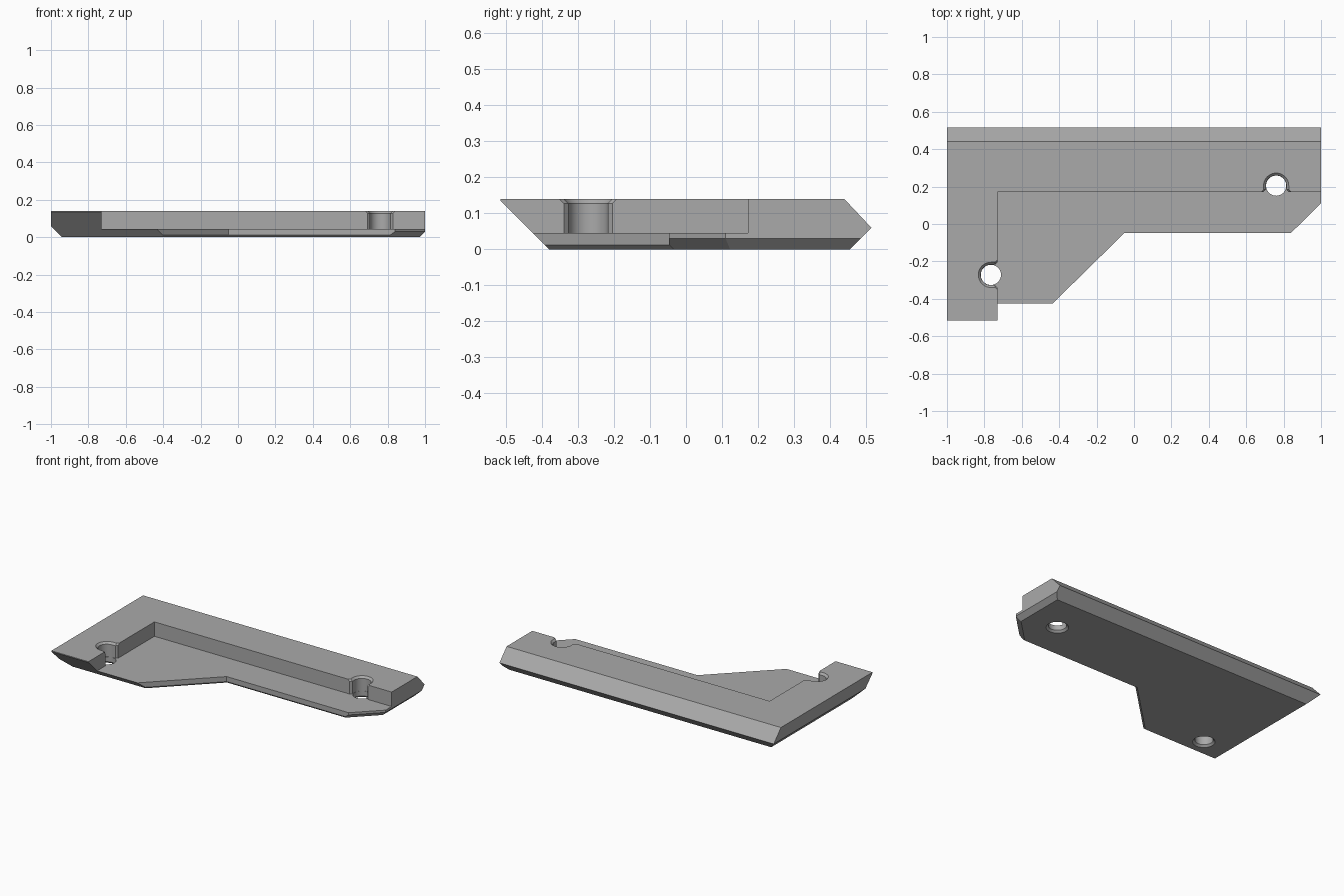
import bpy, bmesh, math
from mathutils import Vector

cube = bpy.data.objects.get("Cube")
if cube:
    bpy.data.objects.remove(cube, do_unlink=True)

grey = bpy.data.materials.new("plain grey")
grey.use_nodes = True
colour = (0.4, 0.4, 0.4, 1)
grey.diffuse_color = colour
grey.node_tree.nodes["Principled BSDF"].inputs["Base Color"].default_value = colour

TOP, FLOOR = 0.14, 0.045
WALL_X, WALL_Y = -0.73, 0.172
BORE, BEVEL = 0.055, 0.0125


def loft(name, rings):
    """Closed solid through rings of matching points, bottom to top."""
    bm = bmesh.new()
    loops = [[bm.verts.new(p) for p in ring] for ring in rings]
    n = len(loops[0])
    for low, high in zip(loops, loops[1:]):
        for i in range(n):
            j = (i + 1) % n
            bm.faces.new((low[i], low[j], high[j], high[i]))
    bm.faces.new(loops[0][::-1])
    bm.faces.new(loops[-1])
    bmesh.ops.recalc_face_normals(bm, faces=bm.faces)
    mesh = bpy.data.meshes.new(name)
    bm.to_mesh(mesh)
    bm.free()
    mesh.materials.append(grey)
    obj = bpy.data.objects.new(name, mesh)
    bpy.context.collection.objects.link(obj)
    return obj


def cut(target, cutter):
    cutter.hide_render = True
    mod = target.modifiers.new("cut", "BOOLEAN")
    mod.operation, mod.solver, mod.object = "DIFFERENCE", "EXACT", cutter
    bpy.context.view_layer.objects.active = target
    bpy.ops.object.modifier_apply(modifier=mod.name)
    bpy.data.objects.remove(cutter, do_unlink=True)


def foot(size):
    return lambda z: max(size - z, 0)


# Outline sides, counter-clockwise: start, end, inset at each height
SIDES = [
    ((-1, -0.515), (0, -0.515), foot(0.135)),
    ((-0.43, -0.42), (-0.05, -0.047), foot(0.012)),
    ((-0.05, -0.047), (0.84, -0.047), foot(0.012)),
    ((0.84, -0.047), (1, 0.11), foot(0.03)),
    ((1, 0.11), (1, 0.515), foot(0.03)),
    ((1, 0.515), (-1, 0.515), lambda z: abs(z - 0.06) * (0.94 if z > 0.06 else 1)),
    ((-1, 0.515), (-1, -0.515), foot(0.06)),
]


def outline(z):
    lines = []
    for a, b, inset in SIDES:
        a, b = Vector(a), Vector(b)
        d = (b - a).normalized()
        normal = Vector((d.y, -d.x))
        lines.append((normal, normal.dot(a) - inset(z)))
    ring = []
    for (n1, d1), (n2, d2) in zip(lines, lines[1:] + lines[:1]):
        det = n1.x * n2.y - n1.y * n2.x
        ring.append(((d1 * n2.y - d2 * n1.y) / det, (n1.x * d2 - n2.x * d1) / det, z))
    return ring


# Bevelled plate, with the step cut away to leave an L-shaped raised rim
body = loft("corner_bracket", [outline(z) for z in (0, 0.012, 0.03, 0.06, 0.135, TOP)])
pocket = [(WALL_X, -2), (2, -2), (2, WALL_Y), (WALL_X, WALL_Y)]
cut(body, loft("pocket_cutter", [[(x, y, z) for x, y in pocket] for z in (FLOOR, 1)]))


def circle(c, r, z, n=48):
    return [(c.x + r * math.cos(i * math.tau / n), c.y + r * math.sin(i * math.tau / n), z)
            for i in range(n)]


def slot(c, out, depth, r, z):
    """Half circle opening with flared lips through the rim wall."""
    side = Vector((-out.y, out.x))
    lip = r + BEVEL
    pts = [(depth + 0.05, -lip), (depth + 0.05, lip), (depth, lip), (depth - BEVEL, r)]
    for i in range(25):
        a = math.pi / 2 + i * math.pi / 24
        pts.append((r * math.cos(a), r * math.sin(a)))
    pts += [(depth - BEVEL, -r), (depth, -lip)]
    return [(*(c + out * u + side * v), z) for u, v in pts]


# Screw holes: open slot in the rim, bore through the plate, bevelled at both ends
for c, out, depth in (
    (Vector((-0.765, -0.272)), Vector((1, 0)), WALL_X + 0.765),
    (Vector((0.76, 0.205)), Vector((0, -1)), 0.205 - WALL_Y),
):
    levels = ((FLOOR, BORE), (TOP - BEVEL, BORE), (TOP + BEVEL, BORE + 2 * BEVEL))
    cut(body, loft("slot_cutter", [slot(c, out, depth, r, z) for z, r in levels]))
    bore = BORE - 0.001
    levels = ((-BEVEL, bore + 2 * BEVEL), (BEVEL, bore), (FLOOR + 0.02, bore))
    cut(body, loft("bore_cutter", [circle(c, r, z) for z, r in levels]))

# Smooth the bores, keep every other edge crisp
body.select_set(True)
bpy.context.view_layer.objects.active = body
bpy.ops.object.shade_smooth_by_angle(angle=math.radians(25))
